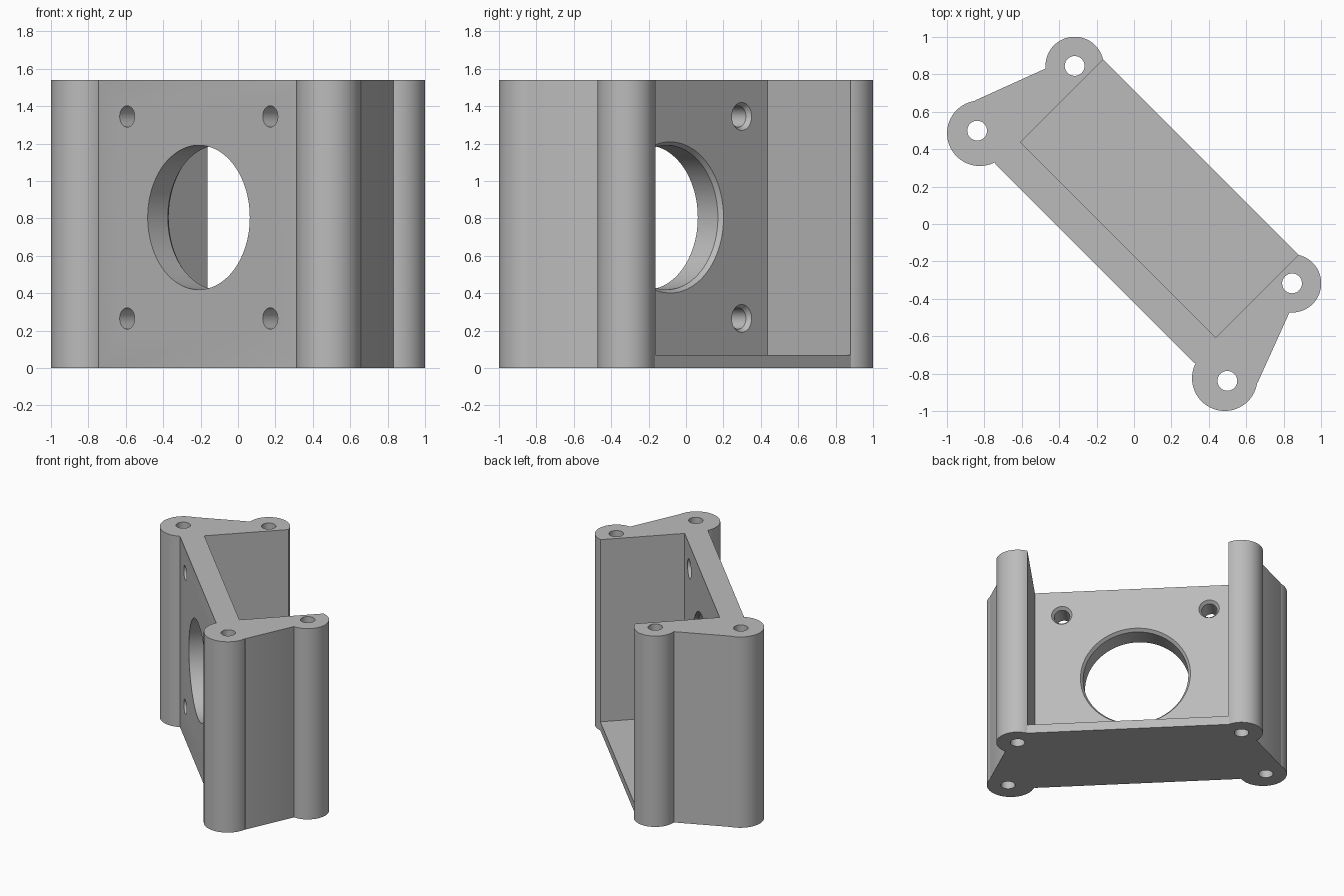
import bpy, bmesh, math
from mathutils import Matrix, Vector

cube = bpy.data.objects.get("Cube")
if cube:
    bpy.data.objects.remove(cube, do_unlink=True)

HEIGHT, FLOOR = 1.54, 0.07
FRONT, INNER, BACK = -0.297, -0.12, 0.506
CAVITY_HALF = 0.738
MID = 0.805

grey = bpy.data.materials.new("plain grey")
grey.use_nodes = True
grey.diffuse_color = (0.5, 0.5, 0.5, 1)
grey.node_tree.nodes["Principled BSDF"].inputs["Base Color"].default_value = (0.5, 0.5, 0.5, 1)


def make_object(name, bm):
    bmesh.ops.recalc_face_normals(bm, faces=bm.faces)
    mesh = bpy.data.meshes.new(name)
    bm.to_mesh(mesh)
    bm.free()
    mesh.materials.append(grey)
    obj = bpy.data.objects.new(name, mesh)
    bpy.context.collection.objects.link(obj)
    return obj


def prism(name, outline, z0, z1):
    bm = bmesh.new()
    face = bm.faces.new([bm.verts.new((x, y, z0)) for x, y in outline])
    ext = bmesh.ops.extrude_face_region(bm, geom=[face])
    moved = [g for g in ext["geom"] if isinstance(g, bmesh.types.BMVert)]
    bmesh.ops.translate(bm, verts=moved, vec=(0, 0, z1 - z0))
    return make_object(name, bm)


def cone(name, start, end, r0, r1, sides=64):
    """Round solid running from start to end."""
    start, end = Vector(start), Vector(end)
    axis = end - start
    turn = axis.to_track_quat("Z", "Y").to_matrix().to_4x4()
    bm = bmesh.new()
    bmesh.ops.create_cone(bm, cap_ends=True, segments=sides, radius1=r0, radius2=r1,
                          depth=axis.length,
                          matrix=Matrix.Translation((start + end) / 2) @ turn)
    return make_object(name, bm)


def combine(body, tool, operation):
    """Apply a boolean and discard the helper."""
    tool.hide_render = True
    mod = body.modifiers.new("boolean", "BOOLEAN")
    mod.operation, mod.solver, mod.object = operation, "EXACT", tool
    graph = bpy.context.evaluated_depsgraph_get()
    mesh = bpy.data.meshes.new_from_object(body.evaluated_get(graph))
    body.modifiers.clear()
    body.data = mesh
    bpy.data.objects.remove(tool, do_unlink=True)


# Solid block with slanted ends, before hollowing
half = [(0.75, FRONT), (0.926, -0.24), (1.068, -0.134),
        (0.923, 0.251), (0.822, 0.373), (0.742, BACK)]
body = prism("motor_bracket", half + [(-x, y) for x, y in reversed(half)], 0, HEIGHT)

# Round corner posts
for side in (-1, 1):
    for x, y, r in ((0.926, -0.24, 0.175), (0.822, 0.373, 0.156)):
        post = cone("corner_post", (side * x, y, 0), (side * x, y, HEIGHT), r, r)
        combine(body, post, "UNION")

# Cavity open at the back and top
c = CAVITY_HALF
cavity = prism("cavity", [(-c, INNER), (c, INNER), (c, 0.9), (-c, 0.9)], FLOOR, HEIGHT + 0.2)
combine(body, cavity, "DIFFERENCE")

# Vertical bolt holes through the posts
for side in (-1, 1):
    for x, y in ((0.946, -0.24), (0.822, 0.373)):
        hole = cone("bolt_hole", (side * x, y, -0.1), (side * x, y, HEIGHT + 0.1), 0.053, 0.053, 32)
        combine(body, hole, "DIFFERENCE")

# Central opening and four screw holes, chamfered on the inner face
openings = [(0, MID, 0.386, 96)]
openings += [(sx * 0.541, MID + sz * 0.54, 0.057, 32) for sx in (-1, 1) for sz in (-1, 1)]
for x, z, r, sides in openings:
    hole = cone("face_hole", (x, FRONT - 0.1, z), (x, INNER + 0.1, z), r, r, sides)
    combine(body, hole, "DIFFERENCE")
    chamfer = cone("face_chamfer", (x, INNER - 0.025, z), (x, INNER + 0.025, z),
                   r, r + 0.036, sides)
    combine(body, chamfer, "DIFFERENCE")

# Turn the bracket diagonally
body.data.transform(Matrix.Rotation(math.radians(-45), 4, "Z"))

# One material, smooth round surfaces with crisp edges
body.data.materials.clear()
body.data.materials.append(grey)
for poly in body.data.polygons:
    poly.material_index = 0
bpy.ops.object.select_all(action="DESELECT")
body.select_set(True)
bpy.context.view_layer.objects.active = body
bpy.ops.object.shade_smooth_by_angle(angle=math.radians(25))
